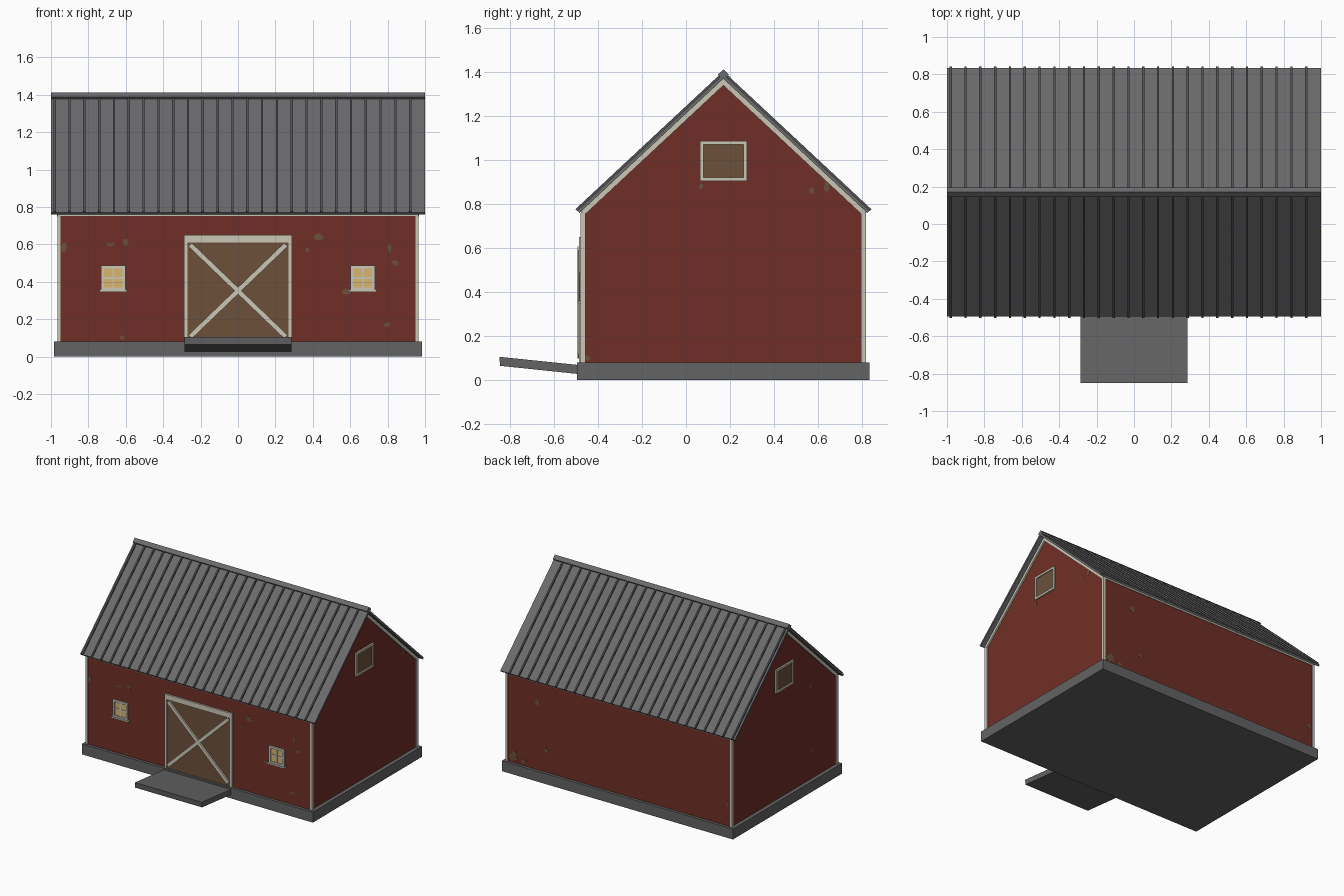
import bpy, bmesh, math, random
from mathutils import Matrix, Vector

random.seed(4)
if "Cube" in bpy.data.objects:
    bpy.data.objects.remove(bpy.data.objects["Cube"], do_unlink=True)


def material(name, rgb):
    m = bpy.data.materials.new(name)
    m.use_nodes = True
    m.diffuse_color = (*rgb, 1)
    m.node_tree.nodes["Principled BSDF"].inputs["Base Color"].default_value = (*rgb, 1)
    return m


RED = material("barn red paint", (0.16, 0.028, 0.019))
TRIM = material("off white trim", (0.60, 0.57, 0.47))
METAL = material("grey roof metal", (0.145, 0.145, 0.15))
SEAM = material("dark roof seam", (0.085, 0.085, 0.09))
STONE = material("grey concrete", (0.125, 0.125, 0.13))
WOOD = material("bare brown wood", (0.15, 0.083, 0.042))
GLASS = material("warm lit glass", (0.68, 0.46, 0.15))

MID = 0.17                 # y of the ridge
HALF_Y, HALF_X = 0.643, 0.955   # wall half sizes
BASE = 0.08                # top of the foundation
RIDGE, PITCH = 1.39, math.radians(43)


def prism(name, points, mat):
    """Closed solid from two matching loops of 3D points."""
    bm = bmesh.new()
    a, b = [[bm.verts.new(p) for p in loop] for loop in points]
    bm.faces.new(a)
    bm.faces.new(b[::-1])
    for i in range(len(a)):
        j = (i + 1) % len(a)
        bm.faces.new((a[j], a[i], b[i], b[j]))
    bmesh.ops.recalc_face_normals(bm, faces=bm.faces)
    me = bpy.data.meshes.new(name)
    bm.to_mesh(me)
    bm.free()
    me.materials.append(mat)
    ob = bpy.data.objects.new(name, me)
    bpy.context.collection.objects.link(ob)
    return ob


def along_x(name, profile, x0, x1, mat):
    return prism(name, [[(x, y, z) for y, z in profile] for x in (x0, x1)], mat)


def box(name, x0, x1, y0, y1, z0, z1, mat):
    return along_x(name, [(y0, z0), (y1, z0), (y1, z1), (y0, z1)], x0, x1, mat)


def on_wall(name, side, outline, depth, mat):
    """Plate on a wall; outline is (x or y, z), depth is how far it stands out."""
    def place(u, z, d):
        return {"front": (u, MID - HALF_Y - d, z), "back": (u, MID + HALF_Y + d, z),
                "right": (HALF_X + d, u, z), "left": (-HALF_X - d, u, z)}[side]
    return prism(name, [[place(u, z, d) for u, z in outline] for d in (-0.005, depth)], mat)


def rect(u0, u1, z0, z1):
    return [(u0, z0), (u1, z0), (u1, z1), (u0, z1)]


def frame(name, side, u0, u1, z0, z1, w, depth):
    """Four trim boards around an opening."""
    for part, r in (("bottom", (u0, u1, z0, z0 + w)), ("top", (u0, u1, z1 - w, z1)),
                    ("near", (u0, u0 + w, z0 + w, z1 - w)),
                    ("far", (u1 - w, u1, z0 + w, z1 - w))):
        on_wall(f"{name}_{part}", side, rect(*r), depth, TRIM)


def chevron(length, low, high):
    """Gable profile between two offsets from the roof plane."""
    c, s = math.cos(PITCH), math.sin(PITCH)

    def eave(sign, t):
        return (MID + sign * (length * c + t * s), RIDGE - length * s + t * c)
    return [eave(-1, low), eave(-1, high), (MID, RIDGE + high / c),
            eave(1, high), eave(1, low), (MID, RIDGE + low / c)]


# Foundation, ramp and walls
box("foundation", -0.985, 0.985, -0.495, 0.835, 0, BASE, STONE)
along_x("ramp", [(-0.49, 0.027), (-0.845, 0.064), (-0.849, 0.105), (-0.49, 0.068)],
        -0.285, 0.285, STONE)
along_x("walls", [(MID - HALF_Y, BASE), (MID + HALF_Y, BASE), (MID + HALF_Y, 0.76),
                  (MID, 1.362), (MID - HALF_Y, 0.76)], -HALF_X, HALF_X, RED)

# Roof with standing seams and ridge cap
along_x("roof_panels", chevron(0.909, -0.015, 0), -1, 1, METAL)
seam = along_x("roof_seams", chevron(0.911, -0.001, 0.01), -0.986, -0.974, SEAM)
arr = seam.modifiers.new("repeat", "ARRAY")
arr.count = 25
arr.use_relative_offset = False
arr.use_constant_offset = True
arr.constant_offset_displace = (0.0792, 0, 0)
along_x("ridge_cap", chevron(0.02, 0, 0.016), -1, 1, METAL)

# Corner posts, rake boards and boards under the eaves
for sx, xs in ((-1, "right"), (1, "left")):
    for sy, ys in ((-1, "front"), (1, "back")):
        x = sorted((sx * 0.948, sx * 0.966))
        y = sorted((MID + sy * 0.626, MID + sy * 0.649))
        box(f"corner_post_{ys}_{xs}", *x, *y, BASE, 0.76, TRIM)
    along_x(f"rake_board_{xs}", chevron(0.9, -0.037, -0.015),
            *sorted((sx * 0.95, sx * 0.967)), TRIM)
for side in ("front", "back"):
    on_wall(f"eave_board_{side}", side, rect(-0.96, 0.96, 0.752, 0.764), 0.005, TRIM)

# Barn door with frame and cross braces
on_wall("door_panel", "front", rect(-0.272, 0.272, BASE, 0.612), 0.006, WOOD)
for s in (-1, 1):
    on_wall("door_jamb", "front", rect(*sorted((s * 0.27, s * 0.288)), BASE, 0.61), 0.013, TRIM)
    turn = Matrix.Rotation(s * math.atan2(0.5, 0.52), 2)
    brace = [turn @ Vector(p) + Vector((0, 0.352))
             for p in rect(-0.355, 0.355, -0.013, 0.013)]
    on_wall("door_brace", "front", brace, 0.019 + s * 0.0005, TRIM)
on_wall("door_header", "front", rect(-0.288, 0.288, 0.61, 0.65), 0.014, TRIM)

# Small front windows with four panes and a sill
for s in (-1, 1):
    c = s * 0.667
    on_wall("window_glass", "front", rect(c - 0.06, c + 0.06, 0.36, 0.48), 0.004, GLASS)
    frame("window_frame", "front", c - 0.066, c + 0.066, 0.354, 0.488, 0.016, 0.012)
    on_wall("window_mullion", "front", rect(c - 0.005, c + 0.005, 0.37, 0.472), 0.009, TRIM)
    on_wall("window_crossbar", "front", rect(c - 0.05, c + 0.05, 0.416, 0.426), 0.008, TRIM)
    on_wall("window_sill", "front", rect(c - 0.074, c + 0.074, 0.346, 0.358), 0.018, TRIM)

# Loft hatches in both gables
for side in ("left", "right"):
    on_wall("loft_hatch", side, rect(0.075, 0.265, 0.915, 1.075), 0.005, WOOD)
    frame("loft_frame", side, 0.064, 0.277, 0.905, 1.087, 0.016, 0.012)


# Patches of bare wood where the paint has peeled
def patch(side, u, z, w, h):
    n = 10
    outline = []
    for i in range(n):
        a, r = math.tau * i / n, random.uniform(0.55, 1.0)
        outline.append((u + w * r * math.cos(a), z + h * r * math.sin(a)))
    on_wall("peeled_patch", side, outline, 0.0015, WOOD)


PATCHES = {
    "front": [(-0.93, 0.59, 0.022, 0.035), (-0.68, 0.6, 0.03, 0.012), (-0.6, 0.61, 0.02, 0.022),
              (0.43, 0.64, 0.035, 0.02), (0.37, 0.57, 0.016, 0.016), (0.81, 0.58, 0.014, 0.03),
              (0.84, 0.5, 0.025, 0.018), (0.58, 0.35, 0.03, 0.02), (0.8, 0.17, 0.025, 0.014),
              (-0.62, 0.1, 0.022, 0.014)],
    "right": [(0.57, 0.86, 0.02, 0.018), (0.64, 0.88, 0.016, 0.03), (0.07, 0.88, 0.012, 0.02),
              (-0.45, 0.1, 0.022, 0.016)],
    "left": [(-0.15, 0.8, 0.018, 0.03), (-0.17, 0.3, 0.018, 0.02)],
    "back": [(0.9, 0.13, 0.045, 0.04), (0.82, 0.11, 0.03, 0.02), (0.7, 0.6, 0.022, 0.035),
             (0.62, 0.25, 0.02, 0.022), (-0.92, 0.25, 0.015, 0.025), (-0.2, 0.12, 0.015, 0.01)],
}
# Swap to the barn's own left and right, where left is +x
for side, spots in PATCHES.items():
    for spot in spots:
        patch(side, *spot)
